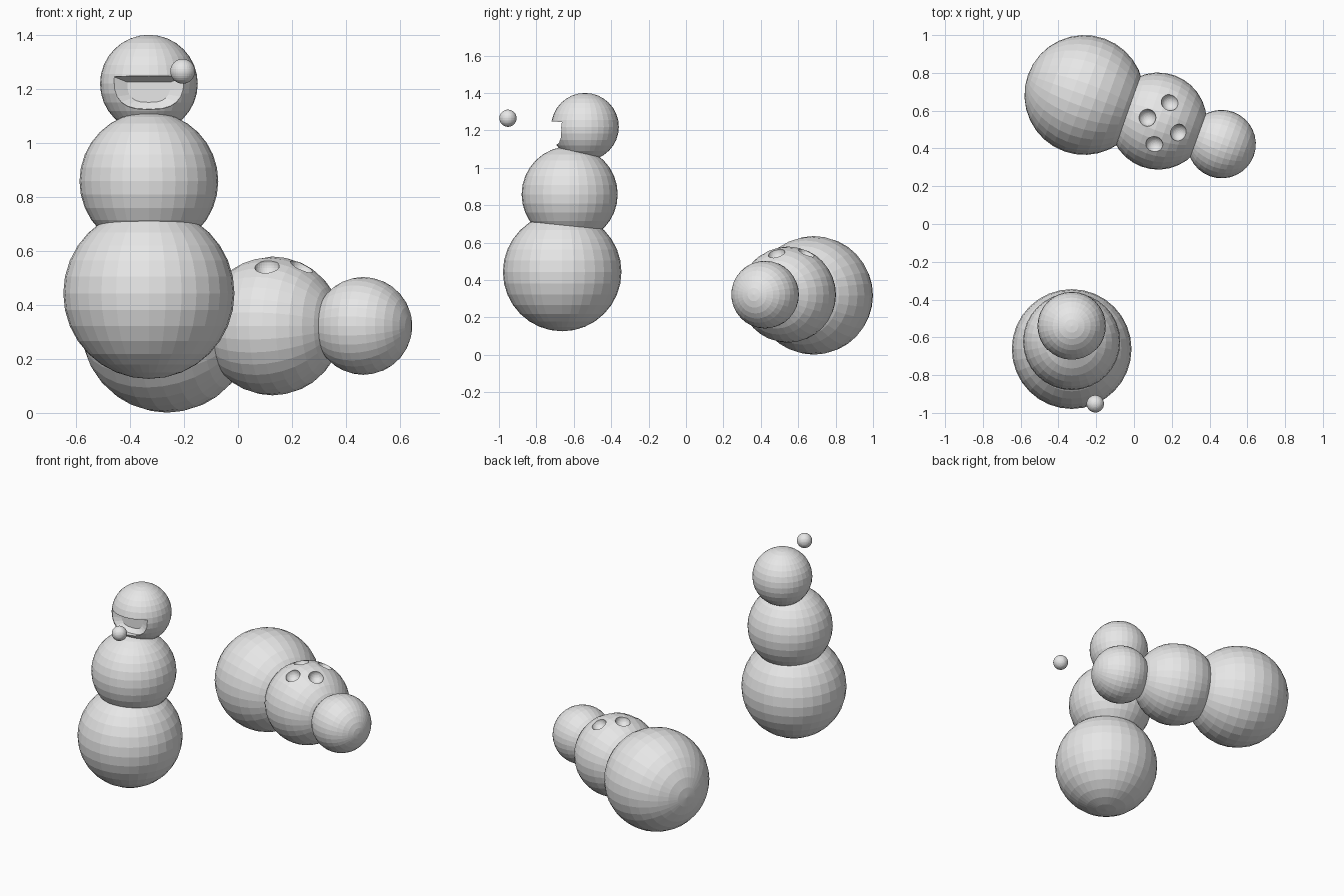
import bpy, bmesh, math
from mathutils import Vector

cube = bpy.data.objects.get("Cube")
if cube:
    bpy.data.objects.remove(cube, do_unlink=True)

GREY = (0.8, 0.8, 0.8, 1)
mat = bpy.data.materials.new("snow grey")
mat.use_nodes = True
mat.diffuse_color = GREY
mat.node_tree.nodes["Principled BSDF"].inputs["Base Color"].default_value = GREY


def finish(name, bm):
    mesh = bpy.data.meshes.new(name)
    bm.to_mesh(mesh)
    bm.free()
    mesh.materials.append(mat)
    ob = bpy.data.objects.new(name, mesh)
    bpy.context.scene.collection.objects.link(ob)
    return ob


def ball(name, centre, radius, axis=(0, 0, 1)):
    bm = bmesh.new()
    bmesh.ops.create_uvsphere(bm, u_segments=32, v_segments=16, radius=radius)
    ob = finish(name, bm)
    ob.location = centre
    ob.rotation_euler = Vector(axis).to_track_quat("Z", "Y").to_euler()
    return ob


def carve(target, cutter):
    cutter.hide_render = True
    cutter.hide_viewport = True
    cutter.display_type = "WIRE"
    mod = target.modifiers.new(cutter.name, "BOOLEAN")
    mod.operation = "DIFFERENCE"
    mod.solver = "EXACT"
    mod.object = cutter


BIG, MID, SMALL, TINY = 0.317, 0.257, 0.181, 0.046

# Standing figure, leaning slightly back
ball("standing_base", (-0.33, -0.662, 0.443), BIG)
ball("standing_torso", (-0.33, -0.622, 0.858), MID)
head = ball("standing_head", (-0.33, -0.54, 1.219), SMALL)
ball("floating_nose", (-0.205, -0.952, 1.265), TINY)

# Lying figure, its spheres turned along the body
along = (0.94, -0.34, 0)
ball("lying_base", (-0.263, 0.683, 0.318), BIG, along)
torso = ball("lying_torso", (0.128, 0.545, 0.322), MID, along)
ball("lying_head", (0.464, 0.423, 0.322), SMALL, along)

# Button dents on top of the lying torso
for i, (x, y) in enumerate([(0.19, 0.645), (0.07, 0.563), (0.237, 0.483), (0.107, 0.42)]):
    d = Vector((x - 0.128, y - 0.545))
    z = 0.322 + math.sqrt(MID ** 2 - d.length_squared)
    carve(torso, ball(f"button_cutter_{i}", (x, y, z), TINY))

# Smiling mouth: a half disc pushed into the head, narrowing at the back
bm = bmesh.new()
loops = []
for y, half, top, low in [(-0.85, 0.135, 1.255, 1.115), (-0.665, 0.13, 1.245, 1.125),
                          (-0.64, 0.08, 1.225, 1.15)]:
    ring = []
    for k in range(13):
        a = math.pi * k / 12
        side = math.copysign(abs(math.cos(a)) ** 0.7, math.cos(a))
        drop = math.sin(a) ** 0.7 if 0 < k < 12 else 0
        ring.append(bm.verts.new((-0.33 + half * side, y, top - (top - low) * drop)))
    loops.append(ring)
for a, b in zip(loops, loops[1:]):
    for k in range(13):
        n = (k + 1) % 13
        bm.faces.new((a[k], a[n], b[n], b[k]))
bm.faces.new(loops[0])
bm.faces.new(loops[-1])
bmesh.ops.recalc_face_normals(bm, faces=bm.faces)
carve(head, finish("mouth_cutter", bm))
